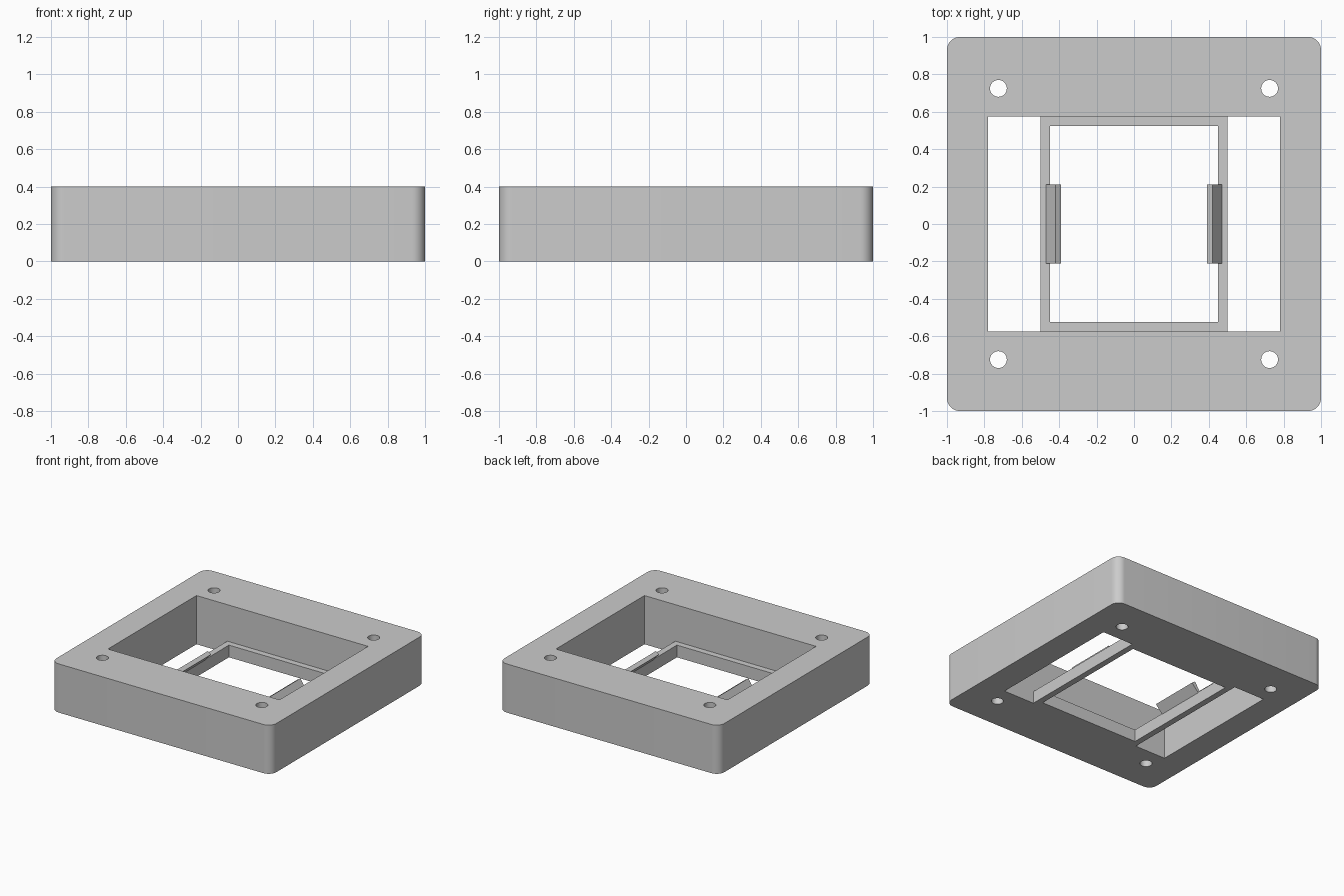
import bpy, bmesh
from math import sin, cos, pi, radians

cube = bpy.data.objects.get("Cube")
if cube:
    bpy.data.objects.remove(cube, do_unlink=True)

grey = bpy.data.materials.new("plain grey")
grey.use_nodes = True
grey.diffuse_color = (0.6, 0.6, 0.6, 1)
grey.node_tree.nodes["Principled BSDF"].inputs["Base Color"].default_value = (0.6, 0.6, 0.6, 1)


def rect(w, d):
    return [(-w, -d), (w, -d), (w, d), (-w, d)]


def circle(cx, cy, r, n=32):
    return [(cx + r * cos(2 * pi * i / n), cy + r * sin(2 * pi * i / n)) for i in range(n)]


def rounded_square(half, r, n=10):
    pts = []
    for k, (sx, sy) in enumerate([(1, 1), (-1, 1), (-1, -1), (1, -1)]):
        for i in range(n + 1):
            a = pi / 2 * (k + i / n)
            pts.append((sx * (half - r) + r * cos(a), sy * (half - r) + r * sin(a)))
    return pts


def finish(obj):
    bm = bmesh.new()
    bm.from_mesh(obj.data)
    bmesh.ops.remove_doubles(bm, verts=bm.verts, dist=1e-4)
    bmesh.ops.recalc_face_normals(bm, faces=bm.faces)
    bm.to_mesh(obj.data)
    bm.free()
    obj.data.materials.clear()
    obj.data.materials.append(grey)
    bpy.ops.object.select_all(action="DESELECT")
    bpy.context.view_layer.objects.active = obj
    obj.select_set(True)
    bpy.ops.object.shade_smooth_by_angle(angle=radians(30))


def slab(name, loops, height):
    """Extrude an outline with holes from z = 0 up to height."""
    curve = bpy.data.curves.new(name + "_outline", "CURVE")
    curve.dimensions = "2D"
    curve.fill_mode = "BOTH"
    curve.extrude = height / 2
    for pts in loops:
        s = curve.splines.new("POLY")
        s.points.add(len(pts) - 1)
        for p, (x, y) in zip(s.points, pts):
            p.co = (x, y, 0, 1)
        s.use_cyclic_u = True
    temp = bpy.data.objects.new(name + "_temp", curve)
    bpy.context.collection.objects.link(temp)
    deps = bpy.context.evaluated_depsgraph_get()
    mesh = bpy.data.meshes.new_from_object(temp.evaluated_get(deps))
    bpy.data.objects.remove(temp, do_unlink=True)
    for v in mesh.vertices:
        v.co.z += height / 2
    obj = bpy.data.objects.new(name, mesh)
    bpy.context.collection.objects.link(obj)
    finish(obj)


# Thick outer frame with screw holes
holes = [circle(x, y, 0.045) for x in (-0.725, 0.725) for y in (-0.725, 0.725)]
slab("outer_frame", [rounded_square(1, 0.07), rect(0.78, 0.575)] + holes, 0.4)

# Low retaining frame inside the opening
slab("inner_frame", [rect(0.5, 0.575), rect(0.45, 0.525)], 0.1)

# Inward-leaning clips on the side bars
profile = [(0.45, 0.095), (0.475, 0.095), (0.42, 0.18), (0.39, 0.16)]
for name, side in (("left_clip", 1), ("right_clip", -1)):
    bm = bmesh.new()
    face = bm.faces.new([bm.verts.new((side * x, -0.21, z)) for x, z in profile])
    ext = bmesh.ops.extrude_face_region(bm, geom=[face])
    moved = [g for g in ext["geom"] if isinstance(g, bmesh.types.BMVert)]
    bmesh.ops.translate(bm, verts=moved, vec=(0, 0.42, 0))
    mesh = bpy.data.meshes.new(name)
    bm.to_mesh(mesh)
    bm.free()
    clip = bpy.data.objects.new(name, mesh)
    bpy.context.collection.objects.link(clip)
    finish(clip)
